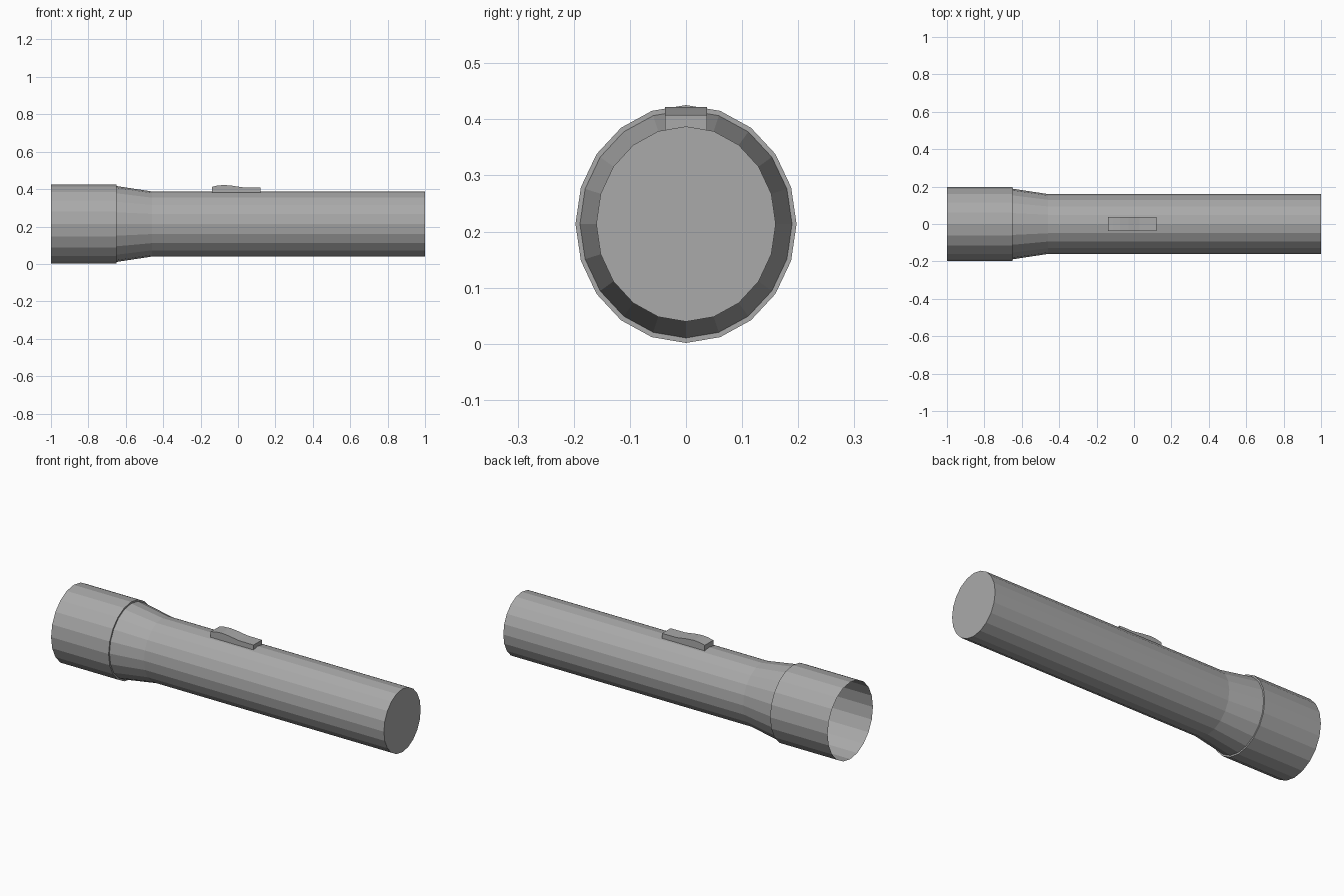
import bpy
import bmesh
from math import cos, sin, tau

cube = bpy.data.objects.get("Cube")
if cube:
    bpy.data.objects.remove(cube, do_unlink=True)

SIDES = 20
AXIS_Z = 0.2135

grey = bpy.data.materials.new("grey_metal")
grey.use_nodes = True
colour = (0.4, 0.4, 0.4, 1)
grey.diffuse_color = colour
grey.node_tree.nodes["Principled BSDF"].inputs["Base Color"].default_value = colour


def finish(name, bm):
    mesh = bpy.data.meshes.new(name)
    bm.to_mesh(mesh)
    bm.free()
    mesh.materials.append(grey)
    obj = bpy.data.objects.new(name, mesh)
    bpy.context.collection.objects.link(obj)
    return obj


def tube(name, stations, cap_last=False):
    """Loft oval rings along x; each station is (x, half width, half height)."""
    bm = bmesh.new()
    rings = []
    for x, ry, rz in stations:
        rings.append([bm.verts.new((x, ry * sin(tau * i / SIDES),
                                    AXIS_Z + rz * cos(tau * i / SIDES)))
                      for i in range(SIDES)])
    for a, b in zip(rings, rings[1:]):
        for i in range(SIDES):
            j = (i + 1) % SIDES
            bm.faces.new((a[i], b[i], b[j], a[j]))
    if cap_last:
        bm.faces.new(rings[-1])
    bmesh.ops.recalc_face_normals(bm, faces=bm.faces)
    # Open shells: make the walls point away from the axis
    wall = max(bm.faces, key=lambda f: f.calc_center_median().z)
    wall.normal_update()
    if wall.normal.z < 0:
        bmesh.ops.reverse_faces(bm, faces=bm.faces)
    return finish(name, bm)


# Handle with flared neck, closed at the tail
tube("handle", [(-0.65, 0.189, 0.203), (-0.46, 0.16, 0.174), (1, 0.16, 0.174)],
     cap_last=True)

# Open head collar with a small step down to the neck
tube("head_collar", [(-1, 0.197, 0.212), (-0.65, 0.197, 0.212),
                     (-0.65, 0.189, 0.203)])

# Rocker switch: side profile extruded across y
profile = [(-0.14, 0.378), (-0.14, 0.412), (-0.11, 0.419), (-0.075, 0.422),
           (-0.03, 0.418), (0.03, 0.409), (0.12, 0.408), (0.12, 0.378)]
bm = bmesh.new()
side = bm.faces.new([bm.verts.new((x, -0.037, z)) for x, z in profile])
extruded = bmesh.ops.extrude_face_region(bm, geom=[side])
bmesh.ops.translate(bm, vec=(0, 0.074, 0),
                    verts=[v for v in extruded["geom"]
                           if isinstance(v, bmesh.types.BMVert)])
bmesh.ops.recalc_face_normals(bm, faces=bm.faces)
finish("switch", bm)
